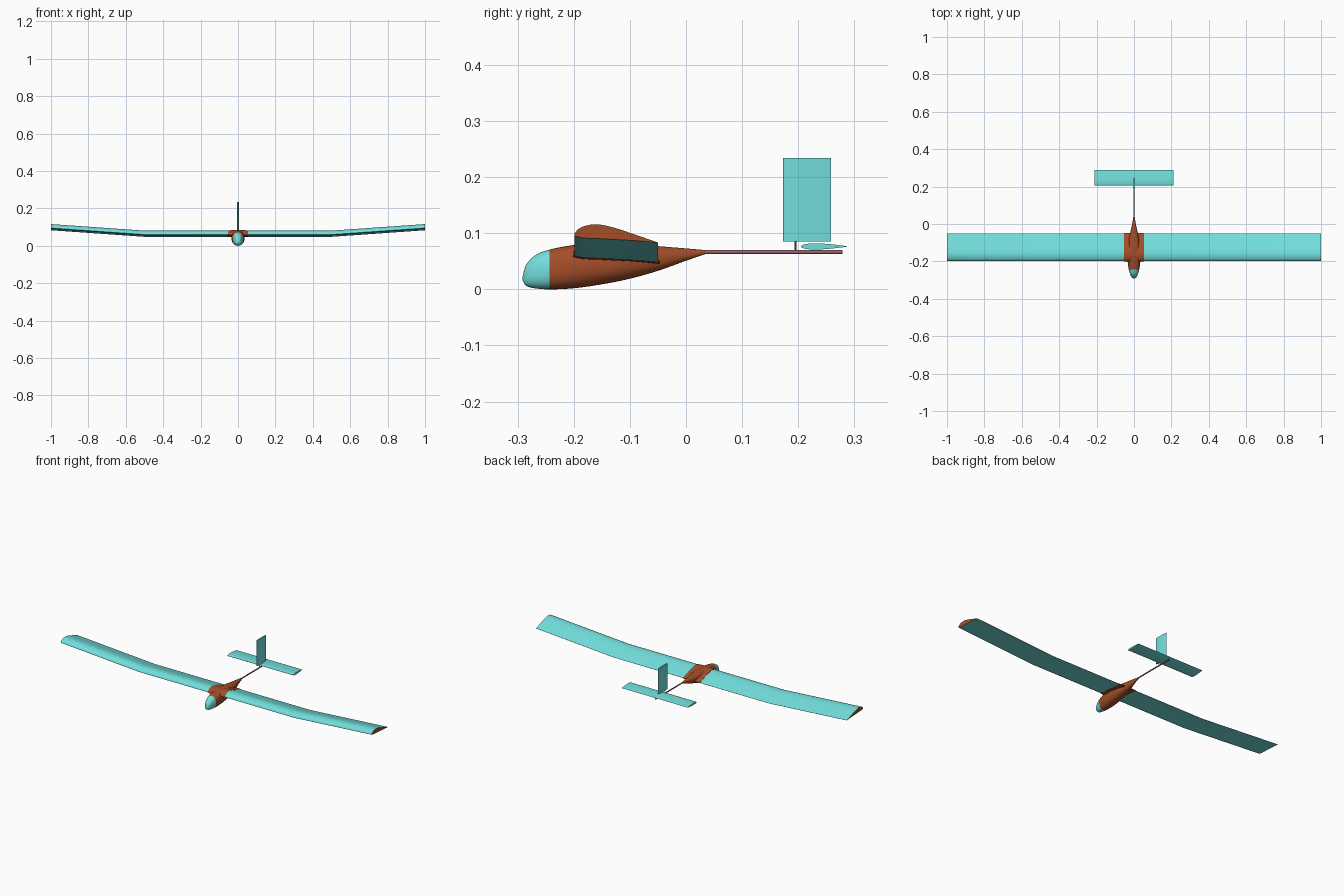
import bpy
import bmesh
import math

cube = bpy.data.objects.get("Cube")
if cube:
    bpy.data.objects.remove(cube)


def material(name, rgb):
    m = bpy.data.materials.new(name)
    m.use_nodes = True
    m.diffuse_color = (*rgb, 1)
    m.node_tree.nodes["Principled BSDF"].inputs["Base Color"].default_value = (*rgb, 1)
    return m


TURQUOISE = material("turquoise", (0.17, 0.74, 0.72))
RUST = material("rust orange", (0.37, 0.075, 0.022))
ROD = material("dusty rose", (0.30, 0.13, 0.14))


def loft(name, rings, mats, angle=40):
    """Skin a list of closed rings; the two end caps are the last faces made."""
    bm = bmesh.new()
    loops = [[bm.verts.new(p) for p in ring] for ring in rings]
    n = len(loops[0])
    for a, b in zip(loops, loops[1:]):
        for i in range(n):
            j = (i + 1) % n
            bm.faces.new((a[i], a[j], b[j], b[i]))
    for end in (loops[0], loops[-1]):
        bm.faces.new(end).material_index = len(mats) - 1
    bmesh.ops.recalc_face_normals(bm, faces=bm.faces[:])
    mesh = bpy.data.meshes.new(name)
    bm.to_mesh(mesh)
    bm.free()
    for m in mats:
        mesh.materials.append(m)
    ob = bpy.data.objects.new(name, mesh)
    bpy.context.collection.objects.link(ob)
    bpy.ops.object.select_all(action="DESELECT")
    ob.select_set(True)
    bpy.context.view_layer.objects.active = ob
    bpy.ops.object.shade_smooth_by_angle(angle=math.radians(angle))
    return ob


def lerp_table(table, y):
    """Smooth (Catmull-Rom) interpolation of rows keyed by their first value."""
    i = max(k for k in range(len(table) - 1) if table[k][0] <= y)
    p1, p2 = table[i], table[i + 1]
    p0, p3 = table[max(i - 1, 0)], table[min(i + 2, len(table) - 1)]
    t = (y - p1[0]) / (p2[0] - p1[0])
    h = p2[0] - p1[0]
    out = []
    for k in range(1, len(p1)):
        m1 = (p2[k] - p0[k]) / (p2[0] - p0[0]) * h
        m2 = (p3[k] - p1[k]) / (p3[0] - p1[0]) * h
        out.append((2*t**3 - 3*t**2 + 1) * p1[k] + (t**3 - 2*t**2 + t) * m1
                   + (3*t**2 - 2*t**3) * p2[k] + (t**3 - t**2) * m2)
    return out


# Cambered wing section: chord fraction, lower height, upper height
WING = [(0, 0.060, 0.064), (0.05, 0.058, 0.073), (0.15, 0.056, 0.079), (0.27, 0.0555, 0.081),
        (0.45, 0.054, 0.076), (0.7, 0.052, 0.064), (1, 0.048, 0.0485)]


def wing_ring(x, lift=0, grow=0):
    pts = [(t / 24, *lerp_table(WING, t / 24)) for t in range(25)]
    y = lambda t: -0.199 - grow + t * (0.149 + 2 * grow)
    return ([(x, y(t), hi + lift + grow) for t, lo, hi in pts]
            + [(x, y(t), lo + lift - grow) for t, lo, hi in reversed(pts)])


# Wing with raised outer panels and coloured tips
loft("wing", [wing_ring(x, max(0, abs(x) - 0.5) * 0.07) for x in (-1, -0.5, 0.5, 1)],
     [TURQUOISE, RUST])
loft("wing_saddle", [wing_ring(x, 0, g) for x, g in
                     ((-0.054, 0.001), (-0.04, 0.002), (0, 0.003), (0.04, 0.002), (0.054, 0.001))],
     [RUST])

# Fuselage stations: y, bottom, top, half width
BODY = [(-0.291, 0.016, 0.024, 0.003), (-0.286, 0.007, 0.042, 0.012), (-0.27, 0.002, 0.06, 0.020),
        (-0.243, 0, 0.071, 0.028), (-0.2, 0.002, 0.079, 0.034), (-0.15, 0.009, 0.084, 0.035),
        (-0.1, 0.019, 0.081, 0.031), (-0.05, 0.033, 0.077, 0.021), (0, 0.051, 0.073, 0.010),
        (0.035, 0.063, 0.070, 0.004)]


def body_ring(y, sides=32):
    lo, hi, w = lerp_table(BODY, y)
    mid, h = (lo + hi) / 2, (hi - lo) / 2
    ring = []
    for i in range(sides):
        a = math.tau * i / sides
        c, s = math.cos(a), math.sin(a)
        ring.append((w * math.copysign(abs(c) ** 0.85, c), y,
                     mid + h * math.copysign(abs(s) ** 0.85, s)))
    return ring


def steps(a, b, n):
    return [a + (b - a) * i / n for i in range(n + 1)]


nose_y = [-0.291 + 0.048 * (i / 10) ** 2 for i in range(11)]
loft("nose_cap", [body_ring(y) for y in nose_y], [TURQUOISE])
loft("fuselage", [body_ring(y) for y in steps(-0.243, 0.035, 28)], [RUST])


# Tail boom and fin post
def rod(name, start, end, radius):
    dy, dz = end[1] - start[1], end[2] - start[2]
    bpy.ops.mesh.primitive_cylinder_add(
        vertices=16, radius=radius, depth=math.hypot(dy, dz),
        location=[(a + b) / 2 for a, b in zip(start, end)],
        rotation=(-math.atan2(dy, dz), 0, 0))
    ob = bpy.context.object
    ob.name = name
    ob.data.materials.append(ROD)
    bpy.ops.object.shade_smooth_by_angle(angle=math.radians(40))


rod("tail_boom", (0, 0.02, 0.0665), (0, 0.279, 0.0665), 0.0035)
rod("fin_post", (0, 0.195, 0.064), (0, 0.195, 0.09), 0.0016)


# Symmetric section for the tail surfaces: list of (distance along chord, offset)
def tail_section(chord, thick):
    half = [(t / 14) ** 2 for t in range(15)]
    off = lambda t: thick * 5 * (0.2969 * math.sqrt(t) - 0.126 * t - 0.3516 * t**2
                                 + 0.2843 * t**3 - 0.1015 * t**4)
    return ([(t * chord, off(t)) for t in half]
            + [(t * chord, -off(t)) for t in reversed(half[1:-1])])


loft("tailplane", [[(x, 0.205 + c, 0.0765 + o) for c, o in tail_section(0.084, 0.011)]
                   for x in (-0.212, 0.212)], [TURQUOISE])
loft("tail_fin", [[(o, 0.173 + c, z) for c, o in tail_section(0.085, 0.009)]
                  for z in (0.085, 0.234)], [TURQUOISE])
